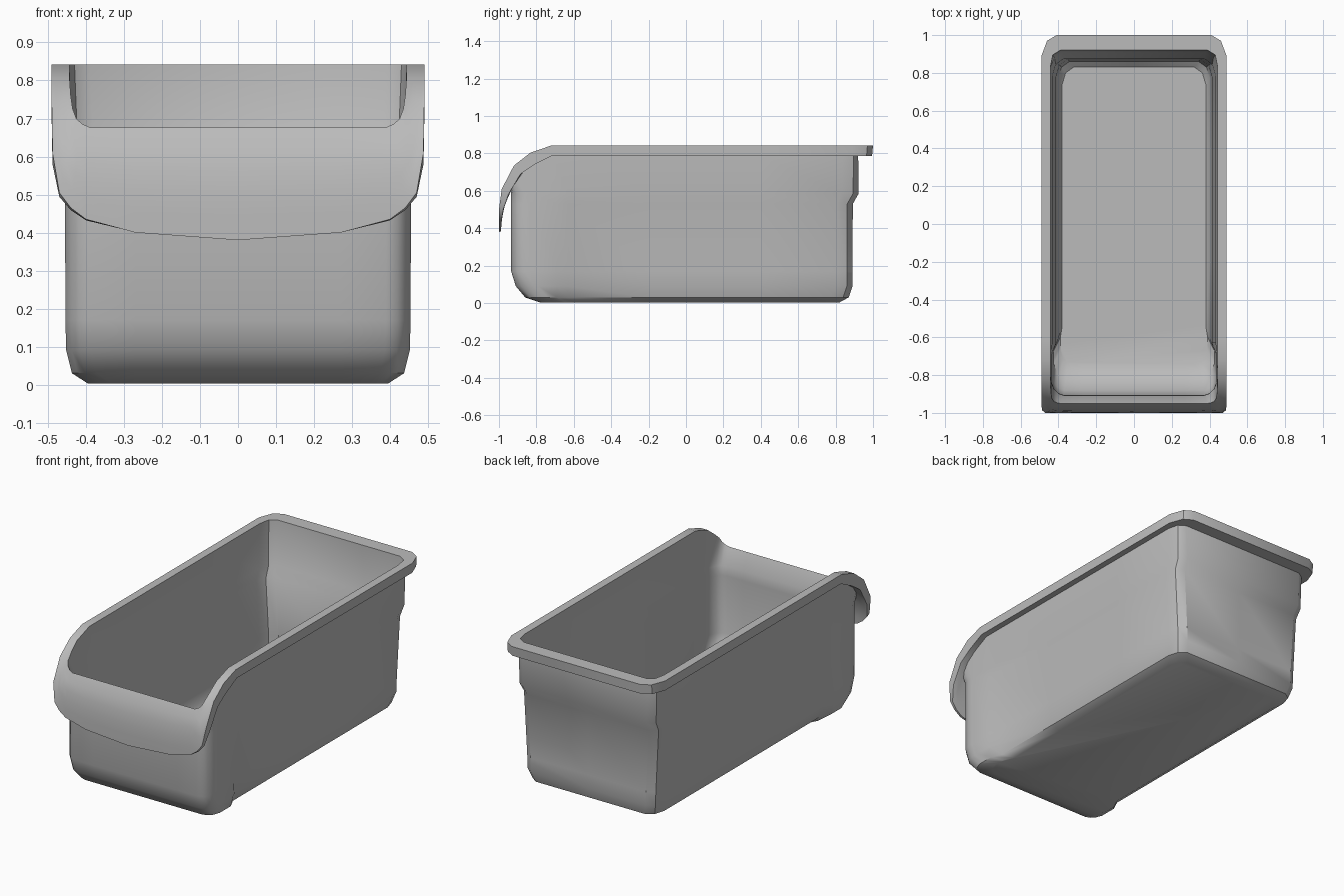
import bpy, bmesh, math

cube = bpy.data.objects.get("Cube")
if cube:
    bpy.data.objects.remove(cube, do_unlink=True)

mat = bpy.data.materials.new("grey_plastic")
mat.use_nodes = True
grey = (0.5, 0.5, 0.5, 1)
mat.diffuse_color = grey
mat.node_tree.nodes["Principled BSDF"].inputs["Base Color"].default_value = grey

# Side profiles of the rim: (distance along rim, y, z), from the back to the lip
TOP = [(1, 1, .842), (-.72, -.72, .842), (-.84, -.83, .805), (-.95, -.92, .735),
       (-1.09, -.985, .61), (-1.2, -1, .5), (-1.32, -1, .38)]
UNDER = [(1, .995, .787), (-.72, -.71, .79), (-.84, -.81, .74), (-.95, -.885, .69),
         (-1.09, -.95, .58), (-1.2, -.98, .49), (-1.32, -.99, .383)]


def on_profile(profile, x, s):
    """Wrap a flat (x, s) point onto a side profile."""
    for a, b in zip(profile, profile[1:]):
        if s >= b[0] - 1e-6:
            break
    f = (s - a[0]) / (b[0] - a[0])
    return (x, a[1] + f * (b[1] - a[1]), a[2] + f * (b[2] - a[2]))


def plan(main, front, f, b):
    """Half outline of the tub, from back centre to front centre."""
    step = max(-.69, f + .14)
    return [(0, b), (main - .06, b), (main - .018, b - .03), (main, b - .09),
            (main, .4), (main, -.2), (main, step + .06), (front, step),
            (front, f + .12), (front, f + .1), (front, f + .07),
            (front - .015, f + .03), (front - .035, f + .01), (front - .065, f),
            (.27, f), (0, f)]


def level(z, *args):
    return [(x, y, z) for x, y in plan(*args)]


def blend(a, b, t):
    return [(p[0] + t * (q[0] - p[0]), p[1] + t * (q[1] - p[1])) for p, q in zip(a, b)]


def wrap(profile, loop):
    return [on_profile(profile, x, s) for x, s in loop]


# Flat outlines of the rim: outer edge with curved lip, opening, and wall junction
outer = [(0, 1), (.41, 1), (.46, .97), (.49, .89), (.49, .4), (.49, -.2), (.49, -.6),
         (.49, -.72), (.49, -.84), (.49, -.95), (.488, -1.09), (.47, -1.195),
         (.44, -1.235), (.4, -1.265), (.27, -1.3), (0, -1.32)]
opening = [(0, .92), (.39, .92), (.43, .895), (.443, .83), (.443, .4), (.443, -.2),
           (.443, -.6), (.443, -.72), (.443, -.84), (.44, -.91), (.435, -.96),
           (.425, -.99), (.41, -1.005), (.39, -1.015), (.27, -1.015), (0, -1.015)]
wall = [(0, .925), (.4, .925), (.44, .9), (.455, .84), (.455, .4), (.455, -.2),
        (.455, -.6), (.455, -.72), (.455, -.84), (.453, -.93), (.45, -.99),
        (.44, -1.03), (.42, -1.05), (.39, -1.058), (.27, -1.058), (0, -1.058)]

# Loops in order: outside of the tub, underside of rim, top of rim, inside of the tub
loops = [level(.003, .365, .395, -.78, .82),
         level(.03, .408, .437, -.86, .87),
         level(.09, .425, .452, -.91, .89),
         level(.17, .428, .454, -.935, .89),
         level(.53, .447, .455, -.935, .892),
         level(.585, .453, .455, -.935, .923)]
loops += [wrap(UNDER, blend(wall, outer, t)) for t in (0, .25, .5, .75, 1)]
loops += [wrap(TOP, blend(outer, opening, t)) for t in (0, .2, .4, .6, .8, 1)]
loops += [level(.585, .438, .438, -.907, .907),
          level(.53, .432, .437, -.905, .875),
          level(.2, .412, .435, -.905, .872),
          level(.12, .41, .434, -.88, .87),
          level(.05, .402, .425, -.81, .86),
          level(.022, .38, .39, -.74, .83)]

bm = bmesh.new()
rows = []
for half in loops:
    mirrored = [(-x, y, z) for x, y, z in half[-2:0:-1]]
    rows.append([bm.verts.new(p) for p in half + mirrored])
n = len(rows[0])
for a, b in zip(rows, rows[1:]):
    for i in range(n):
        j = (i + 1) % n
        bm.faces.new((a[i], a[j], b[j], b[i]))

# Flat underside and floor
bm.faces.new(rows[0])
bm.faces.new(rows[-1])
bmesh.ops.recalc_face_normals(bm, faces=bm.faces)

mesh = bpy.data.meshes.new("storage_bin")
bm.to_mesh(mesh)
bm.free()
mesh.materials.append(mat)
storage_bin = bpy.data.objects.new("storage_bin", mesh)
bpy.context.collection.objects.link(storage_bin)
bpy.context.view_layer.objects.active = storage_bin
storage_bin.select_set(True)
bpy.ops.object.shade_smooth_by_angle(angle=math.radians(35))
